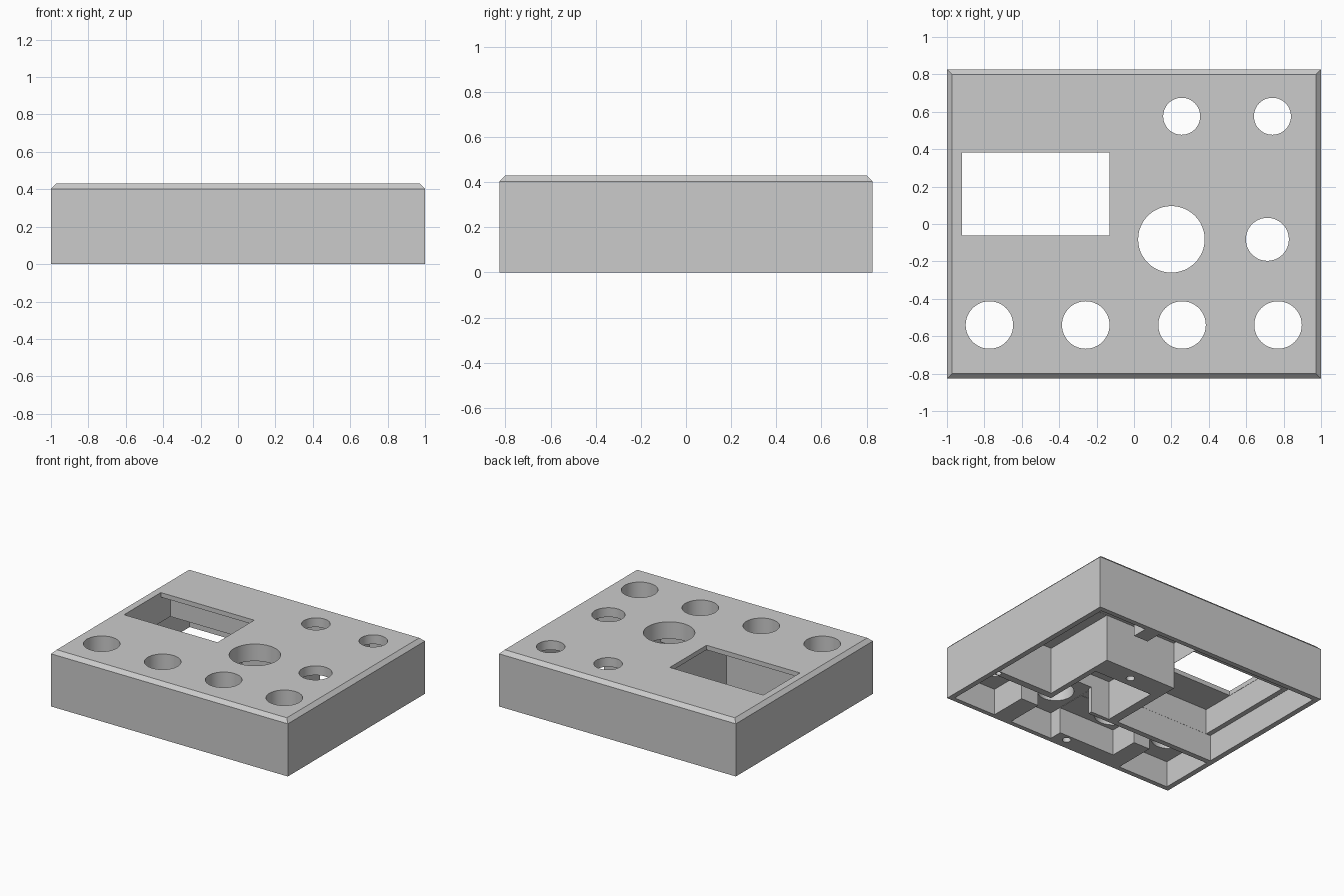
import bpy, bmesh
from mathutils import Matrix

if "Cube" in bpy.data.objects:
    bpy.data.objects.remove(bpy.data.objects["Cube"], do_unlink=True)

grey = bpy.data.materials.new("plain grey")
grey.use_nodes = True
colour = (0.6, 0.6, 0.6, 1)
grey.diffuse_color = colour
grey.node_tree.nodes["Principled BSDF"].inputs["Base Color"].default_value = colour


def add_object(name, bm):
    mesh = bpy.data.meshes.new(name)
    bmesh.ops.recalc_face_normals(bm, faces=bm.faces)
    bm.to_mesh(mesh)
    bm.free()
    mesh.materials.append(grey)
    obj = bpy.data.objects.new(name, mesh)
    bpy.context.scene.collection.objects.link(obj)
    return obj


# Enclosure block with a chamfered top edge
W, D, H, C = 1.0, 0.827, 0.43, 0.028
bm = bmesh.new()
rings = []
for w, d, z in ((W, D, 0), (W, D, H - C), (W - C, D - C, H)):
    rings.append([bm.verts.new((sx * w, sy * d, z))
                  for sx, sy in ((-1, -1), (1, -1), (1, 1), (-1, 1))])
bm.faces.new(rings[0])
bm.faces.new(rings[-1])
for low, high in zip(rings, rings[1:]):
    for i in range(4):
        j = (i + 1) % 4
        bm.faces.new((low[i], low[j], high[j], high[i]))
enclosure = add_object("enclosure", bm)

cutters = []


def cut(bm):
    cutter = add_object("cutter", bm)
    cutter.hide_render = True
    mod = enclosure.modifiers.new("cut", "BOOLEAN")
    mod.operation = "DIFFERENCE"
    mod.solver = "EXACT"
    mod.object = cutter
    cutters.append(cutter)


def cut_box(x0, x1, y0, y1, z1, z0=-0.1):
    bm = bmesh.new()
    size = Matrix.Diagonal((x1 - x0, y1 - y0, z1 - z0, 1))
    centre = Matrix.Translation(((x0 + x1) / 2, (y0 + y1) / 2, (z0 + z1) / 2))
    bmesh.ops.create_cube(bm, size=1, matrix=centre @ size)
    cut(bm)


def cut_hole(x, y, r, z0, z1):
    bm = bmesh.new()
    bmesh.ops.create_cone(bm, cap_ends=True, segments=48, radius1=r, radius2=r,
                          depth=z1 - z0,
                          matrix=Matrix.Translation((x, y, (z0 + z1) / 2)))
    cut(bm)


# Jack bay with a rib on the back wall, and side bay
DEEP, SHELF, IN = 0.36, 0.2, 0.96
cut_box(-0.118, IN, 0.29, 0.67, DEEP)
cut_box(-0.117, 0.44, 0.6, 0.79, DEEP - 0.002)
cut_box(0.56, IN - 0.002, 0.6, 0.789, DEEP - 0.002)
cut_box(0.49, IN - 0.001, -0.31, 0.5, DEEP - 0.001)

# Display bay: low shelf, deep recess, window
cut_box(-IN, -0.1, 0.295, 0.788, SHELF)
cut_box(-IN + 0.001, -0.12, -0.319, 0.5, SHELF + 0.001)
cut_box(-0.921, -0.121, -0.318, 0.501, 0.395)
cut_box(-0.919, -0.13, -0.062, 0.381, 0.6, 0.1)

# Knob bays along the front, leaving ribs and a screw boss
cut_box(-IN, -0.53, -0.79, -0.36, SHELF)
cut_box(-0.6, 0.3, -0.465, -0.361, SHELF + 0.001)
cut_box(-0.39, 0.2, -0.69, -0.4, SHELF - 0.001)
cut_box(0.09, 0.45, -0.791, -0.362, SHELF + 0.002)
cut_box(0.6, IN, -0.792, -0.363, SHELF + 0.003)
cut_box(0.4, 0.7, -0.5, -0.364, SHELF + 0.001)
# Large knob bay opening into the front bay
cut_box(-0.05, 0.448, -0.33, 0.12, 0.3)
cut_box(0.11, 0.447, -0.5, -0.2, SHELF - 0.002)

# Round openings through the top
for x in (-0.773, -0.258, 0.257, 0.77):
    cut_hole(x, -0.54, 0.127, 0.1, 0.6)
for x in (0.255, 0.74):
    cut_hole(x, 0.576, 0.099, 0.1, 0.6)
cut_hole(0.2, -0.082, 0.178, 0.1, 0.6)
cut_hole(0.713, -0.082, 0.115, 0.1, 0.6)

# Blind screw holes underneath
for x, y, r in ((-0.01, -0.74, 0.03), (0.2, 0.2, 0.03), (0.945, -0.336, 0.02)):
    cut_hole(x, y, r, -0.1, 0.15)

# Bake the cuts and remove the cutters
bpy.context.view_layer.update()
evaluated = enclosure.evaluated_get(bpy.context.evaluated_depsgraph_get())
result = bpy.data.meshes.new_from_object(evaluated)
enclosure.modifiers.clear()
enclosure.data = result
result.materials.clear()
result.materials.append(grey)
for poly in result.polygons:
    poly.material_index = 0
for cutter in cutters:
    bpy.data.objects.remove(cutter, do_unlink=True)

bpy.context.view_layer.objects.active = enclosure
enclosure.select_set(True)
bpy.ops.object.shade_smooth_by_angle()
